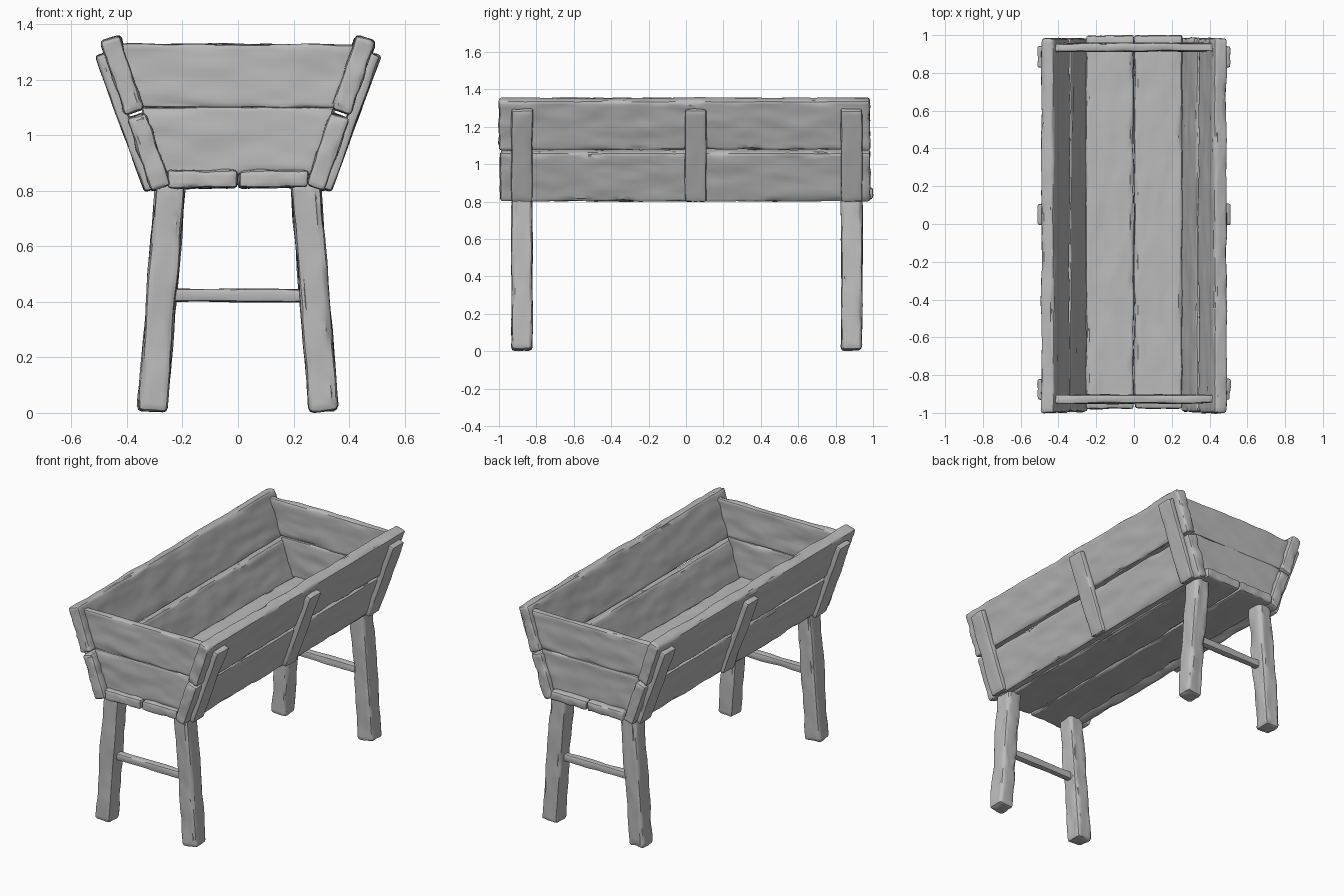
import bpy, bmesh, math
from mathutils import Matrix, Vector, noise

if "Cube" in bpy.data.objects:
    bpy.data.objects.remove(bpy.data.objects["Cube"], do_unlink=True)

# Single weathered wood colour
wood = bpy.data.materials.new("grey_wood")
wood.use_nodes = True
GREY = (0.5, 0.5, 0.5, 1)
wood.diffuse_color = GREY
wood.node_tree.nodes["Principled BSDF"].inputs["Base Color"].default_value = GREY


def board(name, center, size, tilt=0, flare=0, bevel=0.014, rough=0.006):
    """Worn board: bevelled box with grain along its longest side, tilted about y."""
    center, size = Vector(center), Vector(size)
    bm = bmesh.new()
    bmesh.ops.create_cube(bm, size=1)
    bmesh.ops.scale(bm, vec=size, verts=bm.verts)
    bmesh.ops.bevel(bm, geom=bm.edges[:], offset=bevel, segments=2,
                    profile=0.5, affect='EDGES')

    # Slice into a fine mesh, longer cells along the grain
    grain = max(range(3), key=lambda i: size[i])
    for axis in range(3):
        step = 0.03 if axis == grain else 0.02
        count = max(2, round(size[axis] / step))
        normal = Vector([float(i == axis) for i in range(3)])
        for k in range(1, count):
            bmesh.ops.bisect_plane(bm, geom=bm.verts[:] + bm.edges[:] + bm.faces[:],
                                   plane_co=normal * size[axis] * (k / count - 0.5),
                                   plane_no=normal)

    # Carve soft dents and chip the edges
    bm.normal_update()
    moves = []
    for v in bm.verts:
        p = v.co * 14
        p[grain] *= 0.35
        p += center * 7
        dent = noise.noise(p) + 0.5 * noise.noise(p * 2.3)
        near = sum(abs(v.co[i]) > size[i] / 2 - bevel * 1.2 for i in range(3))
        chip = max(0, noise.noise(p * 1.5 + Vector((5, 9, 2)))) if near > 1 else 0
        moves.append(v.normal * rough * (dent - 0.15 - 1.8 * chip))
    for v, move in zip(bm.verts, moves):
        v.co += move
        v.co.x *= 1 + flare * v.co.z

    mesh = bpy.data.meshes.new(name)
    bm.to_mesh(mesh)
    bm.free()
    mesh.materials.append(wood)
    obj = bpy.data.objects.new(name, mesh)
    obj.matrix_world = Matrix.Translation(center) @ Matrix.Rotation(math.radians(tilt), 4, 'Y')
    bpy.context.collection.objects.link(obj)
    for other in bpy.context.selected_objects:
        other.select_set(False)
    obj.select_set(True)
    bpy.context.view_layer.objects.active = obj
    bpy.ops.object.shade_smooth_by_angle(angle=math.radians(40))


ENDS = (("front", -0.877), ("back", 0.886))

for side, s in (("left", 1), ("right", -1)):
    # Sloping side planks and floor plank
    board(f"{side}_lower_side_plank", (s * 0.322, -0.005, 0.94), (0.075, 1.98, 0.28), s * 19)
    board(f"{side}_upper_side_plank", (s * 0.416, -0.008, 1.216), (0.075, 1.985, 0.28), s * 18.5)
    board(f"{side}_floor_plank", (s * 0.128, 0.01, 0.842), (0.255, 1.98, 0.066))

    # Battens nailed across the side planks
    for place, y in ENDS + (("middle", 0.051),):
        board(f"{side}_{place}_batten", (s * 0.406, y, 1.047), (0.042, 0.115, 0.522),
              s * 20, bevel=0.01, rough=0.004)

    # Splayed legs
    for place, y in ENDS:
        board(f"{place}_{side}_leg", (s * 0.275, y, 0.418), (0.108, 0.112, 0.83),
              s * -4.6, bevel=0.018)

for place, y in ENDS:
    # Tapered end boards
    wall = y + math.copysign(0.05, y)
    board(f"{place}_lower_end_board", (0, wall, 0.98), (0.62, 0.046, 0.245), flare=1.13, bevel=0.01)
    board(f"{place}_upper_end_board", (0, wall, 1.213), (0.78, 0.046, 0.23), flare=0.9, bevel=0.01)
    # Rung between the legs
    board(f"{place}_rung", (0, y, 0.423), (0.52, 0.046, 0.048), bevel=0.01, rough=0.004)
